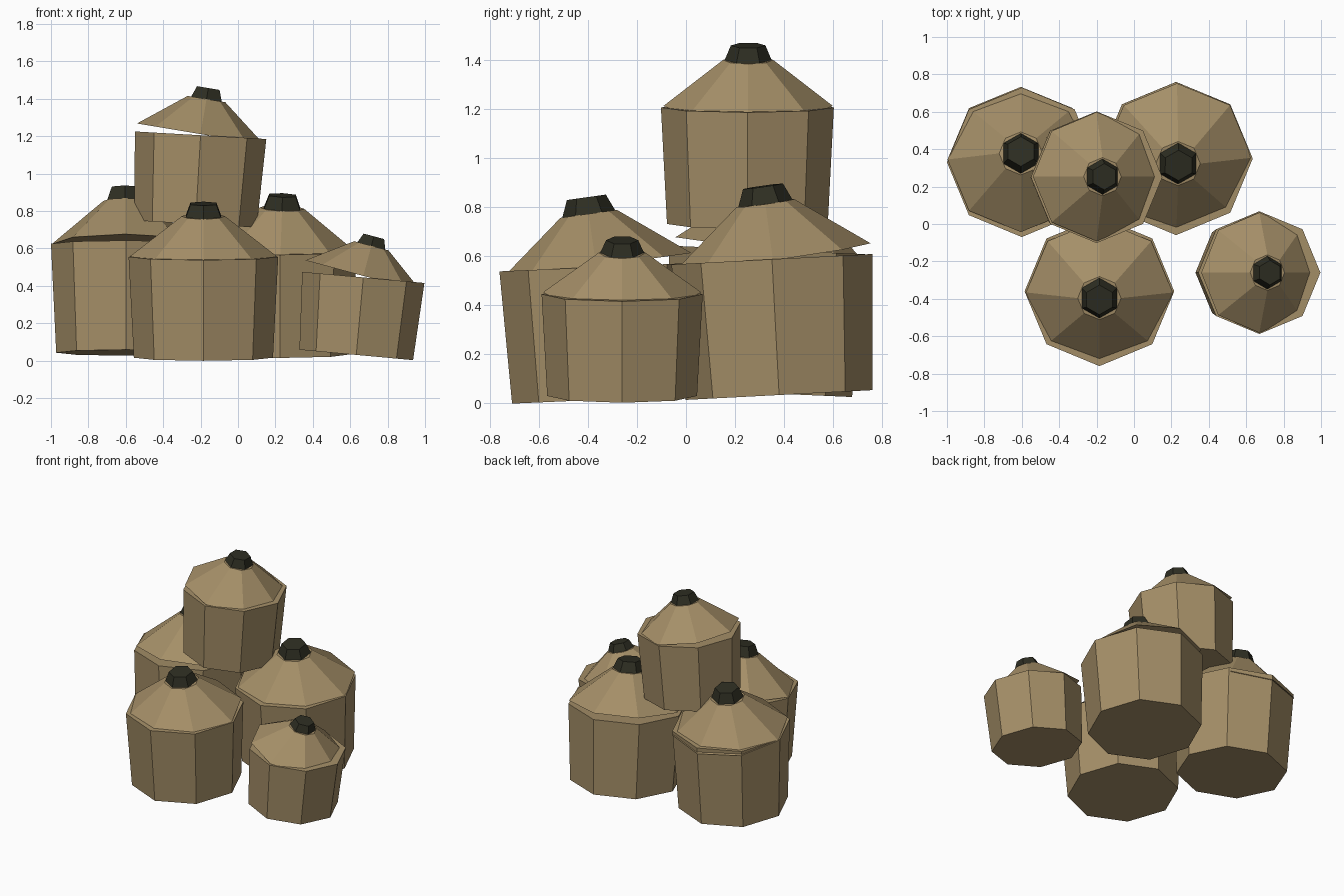
import bpy
import bmesh
from math import sin, cos, tau, radians

cube = bpy.data.objects.get("Cube")
if cube:
    bpy.data.objects.remove(cube, do_unlink=True)


def make_material(name, rgb):
    mat = bpy.data.materials.new(name)
    mat.use_nodes = True
    mat.diffuse_color = (*rgb, 1)
    mat.node_tree.nodes["Principled BSDF"].inputs["Base Color"].default_value = (*rgb, 1)
    return mat


clay = make_material("tan clay", (0.376, 0.275, 0.138))
dark = make_material("dark knob", (0.027, 0.027, 0.016))


def frustum(name, sides, bottom, top, mat):
    """Closed tapered prism; bottom and top are (radius, height), with a corner on +y."""
    bm = bmesh.new()
    rings = []
    for radius, z in (bottom, top):
        angles = [tau * i / sides for i in range(sides)]
        rings.append([bm.verts.new((-radius * sin(a), radius * cos(a), z)) for a in angles])
    low, high = rings
    for i in range(sides):
        j = (i + 1) % sides
        bm.faces.new((low[i], low[j], high[j], high[i]))
    bm.faces.new(low)
    bm.faces.new(high)
    bmesh.ops.recalc_face_normals(bm, faces=bm.faces)
    mesh = bpy.data.meshes.new(name)
    bm.to_mesh(mesh)
    bm.free()
    mesh.materials.append(mat)
    return mesh


# Shared unit parts: the rim centre is the origin of both the pot and its lid
pot_mesh = frustum("pot", 8, (0.93, -1.35), (1, 0), clay)
lid_mesh = frustum("lid", 8, (0.98, 0), (0.29, 0.54), clay)
knob_mesh = frustum("knob", 6, (0.275, 0.53), (0.2, 0.71), dark)


def place(name, mesh, location, tilt, radius, stretch):
    obj = bpy.data.objects.new(name, mesh)
    bpy.context.collection.objects.link(obj)
    obj.location = location
    obj.rotation_euler = (radians(tilt[0]), radians(tilt[1]), 0)
    obj.scale = (radius, radius, radius * stretch)


# name, radius, stretch, pot rim centre, pot tilt, lid rim centre, lid tilt
jars = [
    ("front", 0.40, 1.0, (-0.185, -0.36, 0.555), (2.5, 0), (-0.185, -0.366, 0.558), (8, 0)),
    ("back_left", 0.41, 1.0, (0.225, 0.35, 0.587), (3, 0), (0.228, 0.354, 0.596), (8, 2)),
    ("back_right", 0.40, 1.08, (-0.60, 0.33, 0.625), (-2.5, 0), (-0.605, 0.345, 0.622), (-8, 0)),
    ("stacked", 0.352, 1.0, (-0.20, 0.25, 1.205), (0, 3.3), (-0.20, 0.253, 1.211), (0, 9.5)),
    ("small", 0.328, 0.94, (0.67, -0.26, 0.445), (0, 5.2), (0.67, -0.26, 0.453), (0, 15)),
]

for name, radius, stretch, rim, pot_tilt, lid_rim, lid_tilt in jars:
    place(name + "_jar_pot", pot_mesh, rim, pot_tilt, radius, stretch)
    place(name + "_jar_lid", lid_mesh, lid_rim, lid_tilt, radius, stretch)
    place(name + "_jar_knob", knob_mesh, lid_rim, lid_tilt, radius, stretch)
